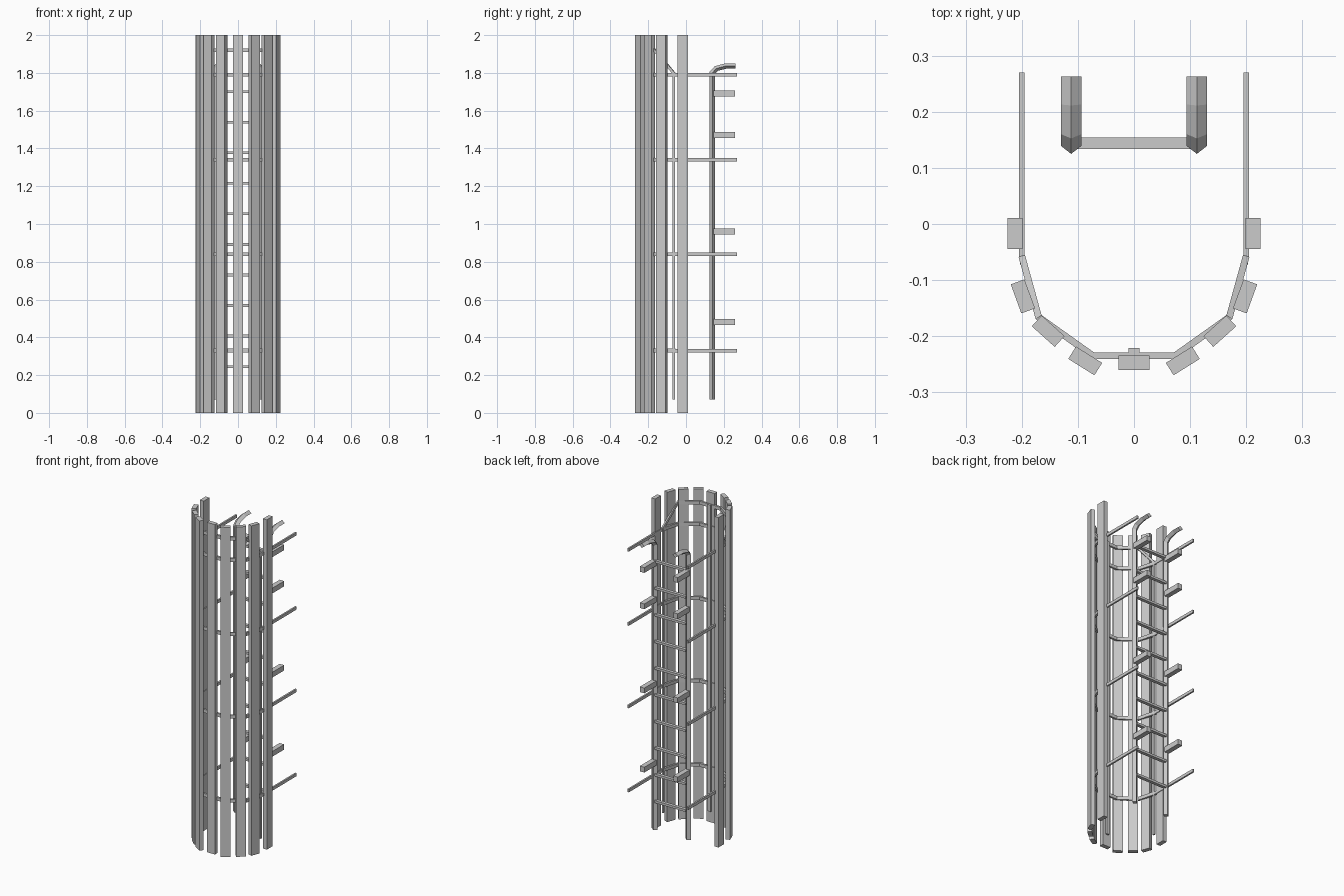
import bpy, bmesh, math
from mathutils import Vector, Matrix

if "Cube" in bpy.data.objects:
    bpy.data.objects.remove(bpy.data.objects["Cube"])


def finish(name, bm):
    bmesh.ops.recalc_face_normals(bm, faces=bm.faces)
    me = bpy.data.meshes.new(name)
    bm.to_mesh(me)
    bm.free()
    ob = bpy.data.objects.new(name, me)
    bpy.context.collection.objects.link(ob)
    return ob


def box(name, c, s, ang=0):
    bm = bmesh.new()
    m = Matrix.Translation(c) @ Matrix.Rotation(math.radians(ang), 4, 'Z') @ Matrix.Diagonal((*s, 1))
    bmesh.ops.create_cube(bm, size=1, matrix=m)
    return finish(name, bm)


def sweep(name, path, section, side_axis):
    """Mitred sweep; section points are (along fixed axis, along in-plane normal)."""
    bm = bmesh.new()
    pts = [Vector(p) for p in path]
    fixed = Vector(side_axis)
    rings = []
    for i, p in enumerate(pts):
        dirs = []
        for a, b in ((i - 1, i), (i, i + 1)):
            if a >= 0 and b < len(pts):
                d = pts[b] - pts[a]
                d -= fixed * d.dot(fixed)
                dirs.append(fixed.cross(d.normalized()))
        n = sum(dirs, Vector()).normalized()
        n /= n.dot(dirs[0])
        rings.append([bm.verts.new(p + fixed * u + n * v) for u, v in section])
    k = len(section)
    for a, b in zip(rings, rings[1:]):
        for j in range(k):
            bm.faces.new((a[j], a[(j + 1) % k], b[(j + 1) % k], b[j]))
    bm.faces.new(rings[0])
    bm.faces.new(rings[-1])
    return finish(name, bm)


# Outer cladding slats
box("slat_center", (0, -0.247, 1), (0.055, 0.026, 2))
for s in (-1, 1):
    for x, y, a in ((0.087, -0.244, 32), (0.153, -0.191, 42), (0.198, -0.129, 70), (0.212, -0.017, 90)):
        box("slat", (s * x, y, 1), (0.055, 0.026, 2), s * a)

# Cage hoops with straight wall arms
half = [(0.2, -0.057), (0.17, -0.166), (0.073, -0.235)]
flat = [(-0.01, -0.006), (0.01, -0.006), (0.01, 0.006), (-0.01, 0.006)]
levels = (0.33, 0.84, 1.34, 1.79)


def hoop(name, zs):
    right = [(x, y, z) for (x, y), z in zip(half, zs)]
    left = [(-x, y, z) for x, y, z in right]
    sweep(name, left + right[::-1], flat, (0, 0, 1))


for z in levels:
    hoop("hoop", (z, z, z))
    for s in (-1, 1):
        box("wall_arm", (s * 0.2, 0.105, z), (0.01, 0.33, 0.018))
# Raised top hoop sloping down to the arms
hoop("top_hoop", (1.79, 1.92, 1.92))

# Upright cage straps
box("strap_center", (0, -0.226, 1.0), (0.02, 0.01, 1.86))
for s in (-1, 1):
    box("strap_side", (s * 0.198, -0.065, 0.93), (0.01, 0.014, 1.72))

# Ladder rails (diamond section, bent back at the top) and wall brackets
diamond = [(-0.018, 0), (0, -0.014), (0.018, 0), (0, 0.014)]
for s in (-1, 1):
    x = s * 0.112
    sweep("rail", [(x, 0.139, 0.07), (x, 0.139, 1.80), (x, 0.16, 1.823), (x, 0.213, 1.837), (x, 0.263, 1.837)],
          diamond, (1, 0, 0))
    for z in (0.48, 0.96, 1.47, 1.69):
        box("bracket", (x, 0.203, z), (0.03, 0.115, 0.032))

# Rungs
for i in range(10):
    box("rung", (0, 0.144, 0.245 + i * 0.1617), (0.21, 0.02, 0.014))
